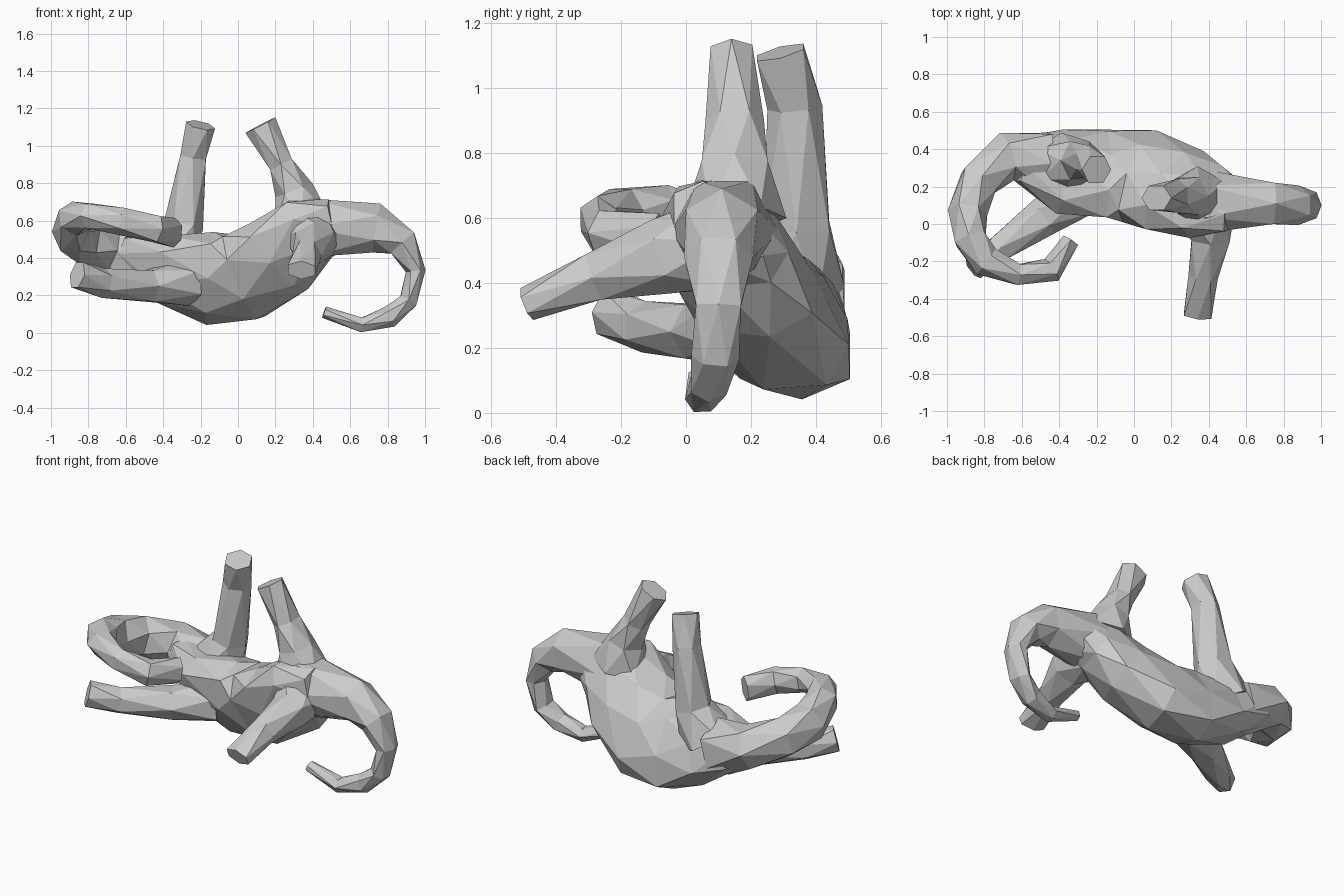
import bpy, bmesh, math
from mathutils import Vector

if "Cube" in bpy.data.objects:
    bpy.data.objects.remove(bpy.data.objects["Cube"])


def limb(name, path, ref, sides=6, shear=0.0, power=1.0):
    """Faceted tube. Each path row: x, y, z, radius along ref, radius across it."""
    pts = [Vector(p[:3]) for p in path]
    bm = bmesh.new()
    rings = []
    for k, row in enumerate(path):
        tangent = (pts[min(k + 1, len(pts) - 1)] - pts[max(k - 1, 0)]).normalized()
        ref_v = Vector(ref)
        side = (ref_v - tangent * ref_v.dot(tangent)).normalized()
        up = tangent.cross(side)
        ring = []
        for i in range(sides):
            ang = 2 * math.pi * (i + k / 2) / sides
            c, s = math.cos(ang), math.sin(ang)
            a = math.copysign(abs(c) ** power, c) * row[3] * 1.06
            b = math.copysign(abs(s) ** power, s) * row[4] * 1.06
            co = pts[k] + side * (a - shear * b) + up * b
            co.z = max(co.z, 0)
            ring.append(bm.verts.new(co))
        rings.append(ring)
    # triangle strips between the half-step rotated rings
    for lo, hi in zip(rings, rings[1:]):
        for i in range(sides):
            j = (i + 1) % sides
            bm.faces.new((lo[i], lo[j], hi[i]))
            bm.faces.new((lo[j], hi[j], hi[i]))
    bm.faces.new(rings[0])
    bm.faces.new(rings[-1])
    bmesh.ops.recalc_face_normals(bm, faces=bm.faces)
    mesh = bpy.data.meshes.new(name)
    bm.to_mesh(mesh)
    bm.free()
    obj = bpy.data.objects.new(name, mesh)
    bpy.context.collection.objects.link(obj)
    return obj


X, Y, Z = (1, 0, 0), (0, 1, 0), (0, 0, 1)

# torso lying on its back
body = limb("body", [
    (-0.60, 0.35, 0.41, .12, .11),
    (-0.40, 0.28, 0.34, .20, .18),
    (-0.15, 0.27, 0.29, .215, .235),
    (0.03, 0.255, 0.30, .215, .24),
    (0.22, 0.18, 0.41, .20, .22),
    (0.38, 0.12, 0.55, .17, .19),
    (0.52, 0.10, 0.58, .13, .13)], Y, sides=8, shear=0.35, power=0.85)

# hooked end on the right
right_curl = limb("right_curl", [
    (0.38, 0.12, 0.56, .16, .17),
    (0.74, 0.11, 0.56, .12, .125),
    (0.88, 0.10, 0.48, .10, .09),
    (0.95, 0.10, 0.33, .075, .05),
    (0.91, 0.09, 0.17, .07, .052),
    (0.81, 0.07, 0.085, .06, .055),
    (0.66, 0.05, 0.042, .05, .042),
    (0.46, 0.04, 0.11, .035, .03)], Y)

# coiled end on the left
left_curl = limb("left_curl", [
    (-0.48, 0.33, 0.38, .16, .17),
    (-0.68, 0.36, 0.44, .12, .125),
    (-0.83, 0.23, 0.49, .12, .11),
    (-0.89, 0.06, 0.54, .12, .10),
    (-0.875, -0.08, 0.61, .09, .09),
    (-0.79, -0.20, 0.625, .07, .08),
    (-0.62, -0.27, 0.595, .07, .06),
    (-0.44, -0.245, 0.555, .075, .065),
    (-0.34, -0.09, 0.535, .075, .05)], Z)

# limbs pointing up
raised_left = limb("raised_leg_left", [
    (-0.38, 0.32, 0.40, .16, .16),
    (-0.29, 0.34, 0.58, .11, .10),
    (-0.24, 0.335, 0.94, .08, .075),
    (-0.20, 0.29, 1.11, .08, .075)], Y)
raised_right = limb("raised_leg_right", [
    (0.34, 0.15, 0.60, .15, .16),
    (0.30, 0.15, 0.76, .11, .10),
    (0.23, 0.15, 0.90, .085, .07),
    (0.12, 0.14, 1.11, .07, .085)], Y)

# limbs reaching forward
front_right = limb("front_leg_right", [
    (0.38, 0.08, 0.52, .16, .15),
    (0.41, -0.08, 0.48, .11, .11),
    (0.37, -0.28, 0.42, .075, .08),
    (0.34, -0.49, 0.335, .08, .05)], X)
front_left = limb("front_leg_left", [
    (-0.26, 0.17, 0.27, .12, .13),
    (-0.48, 0.04, 0.25, .09, .10),
    (-0.72, -0.13, 0.265, .075, .075),
    (-0.86, -0.24, 0.31, .075, .06)], Z)

# fuse every part into one closed skin
parts = [right_curl, left_curl, raised_left, raised_right, front_right, front_left]
for part in parts:
    mod = body.modifiers.new("join_" + part.name, 'BOOLEAN')
    mod.operation = 'UNION'
    mod.solver = 'EXACT'
    mod.object = part
graph = bpy.context.evaluated_depsgraph_get()
fused = bpy.data.meshes.new_from_object(body.evaluated_get(graph))
body.modifiers.clear()
body.data = fused
for part in parts:
    bpy.data.objects.remove(part)
